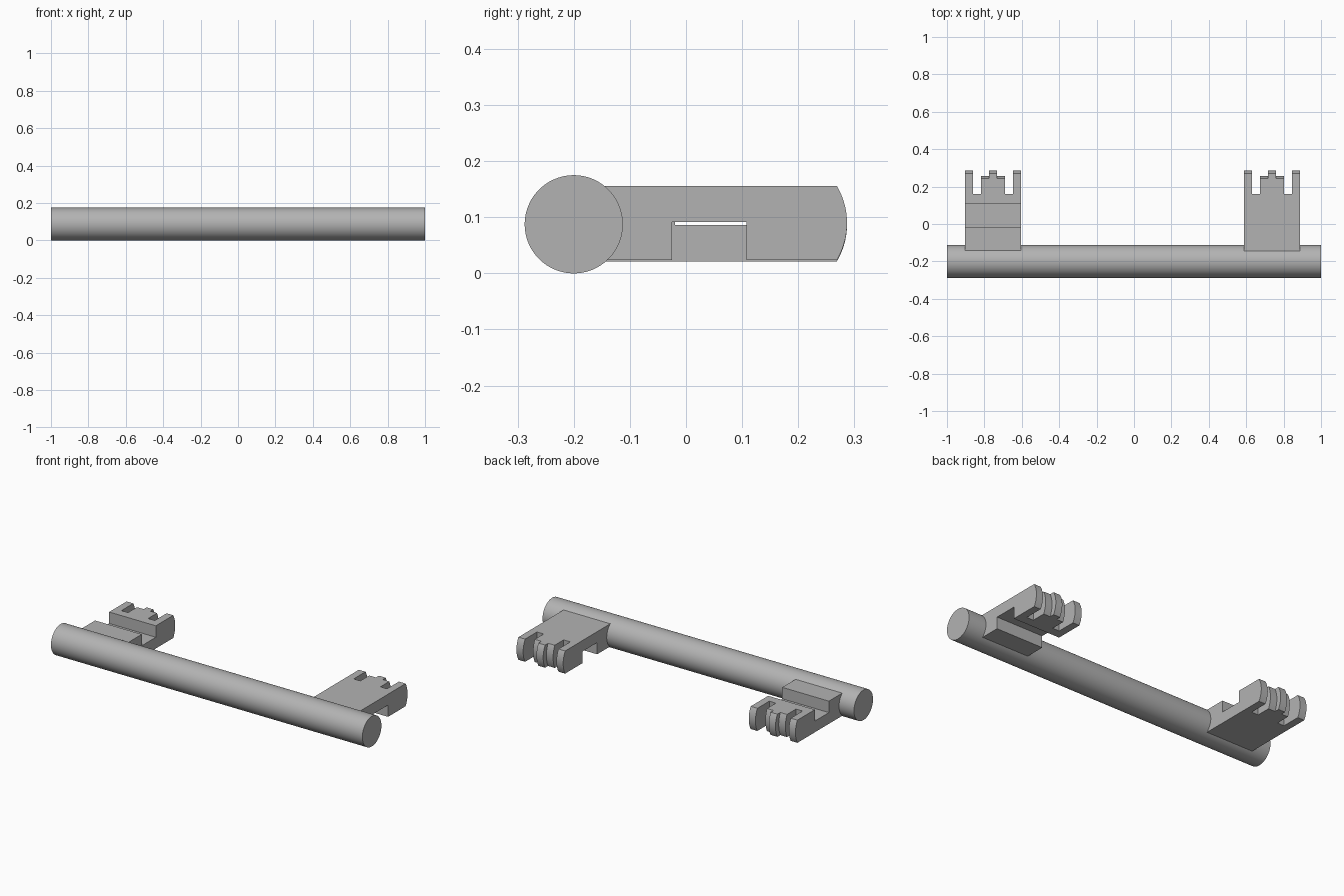
import bpy, bmesh, math
from mathutils import Matrix

cube = bpy.data.objects.get("Cube")
if cube:
    bpy.data.objects.remove(cube)

grey = bpy.data.materials.new("plain grey")
grey.use_nodes = True
colour = (0.45, 0.45, 0.45, 1)
grey.diffuse_color = colour
grey.node_tree.nodes["Principled BSDF"].inputs["Base Color"].default_value = colour

AXIS_Y, RADIUS = -0.2, 0.0875
LOW, HIGH = 0.024, 0.1555        # bottom and top of an unflipped bit
BIT_WIDTH = 0.3
STEP = BIT_WIDTH / 7             # tooth, gap, shoulder, ridge, shoulder, gap, tooth


def make_object(name, bm):
    bmesh.ops.recalc_face_normals(bm, faces=bm.faces)
    mesh = bpy.data.meshes.new(name)
    bm.to_mesh(mesh)
    bm.free()
    mesh.materials.append(grey)
    obj = bpy.data.objects.new(name, mesh)
    bpy.context.collection.objects.link(obj)
    return obj


def prism(name, profile, x0, x1):
    """Extrude a (y, z) profile along x."""
    bm = bmesh.new()
    face = bm.faces.new([bm.verts.new((x0, y, z)) for y, z in profile])
    side = bmesh.ops.extrude_face_region(bm, geom=[face])["geom"]
    moved = [v for v in side if isinstance(v, bmesh.types.BMVert)]
    bmesh.ops.translate(bm, vec=(x1 - x0, 0, 0), verts=moved)
    return make_object(name, bm)


def bulge(corner_y, crest_y, low, high, steps=14):
    """Rounded edge from low to high, furthest out at mid height."""
    half, rise = (high - low) / 2, crest_y - corner_y
    r = (half * half + rise * rise) / (2 * rise)
    sweep = math.asin(half / r)
    angles = [sweep * (2 * i / steps - 1) for i in range(steps + 1)]
    return [(crest_y - r + r * math.cos(a), (low + high) / 2 + r * math.sin(a))
            for a in angles]


def smooth(obj):
    bpy.ops.object.select_all(action="DESELECT")
    obj.select_set(True)
    bpy.context.view_layer.objects.active = obj
    bpy.ops.object.shade_smooth_by_angle(angle=math.radians(30))


def carve(obj, cutter):
    """Subtract the cutter, then discard it."""
    cutter.hide_render = True
    mod = obj.modifiers.new("cut", "BOOLEAN")
    mod.operation, mod.solver, mod.object = "DIFFERENCE", "EXACT", cutter
    bpy.ops.object.select_all(action="DESELECT")
    bpy.context.view_layer.objects.active = obj
    bpy.ops.object.modifier_apply(modifier=mod.name)
    bpy.data.objects.remove(cutter)


def key_bit(name, centre_x, ward, flipped):
    # Block with a wide ward notch in its underside and a rounded outer end
    front, back, ceiling = ward
    profile = [(AXIS_Y, LOW), (front, LOW), (front, ceiling), (back, ceiling),
               (back, LOW)]
    profile += bulge(0.269, 0.287, LOW, HIGH) + [(AXIS_Y, HIGH)]
    bit = prism(name, profile, -BIT_WIDTH / 2, BIT_WIDTH / 2)

    # Deep gaps, then shallow shoulders either side of the middle ridge
    gap = [(0.16, -0.1), (0.4, -0.1), (0.4, 0.3), (0.16, 0.3)]
    arc = bulge(0.242, 0.257, LOW, HIGH)
    shoulder = ([(arc[0][0], -0.1)] + arc
                + [(arc[-1][0], 0.3), (0.4, 0.3), (0.4, -0.1)])
    for side in (-1, 1):
        carve(bit, prism("gap_cutter", gap, side * 1.5 * STEP, side * 2.5 * STEP))
        carve(bit, prism("shoulder_cutter", shoulder, side * 0.5 * STEP, side * 2 * STEP))

    # Turn the second bit upside down about the shaft's mid height
    if flipped:
        bit.data.transform(Matrix.Translation((0, 0, LOW + HIGH - 0.0025))
                           @ Matrix.Scale(-1, 4, (0, 0, 1)))
        bit.data.flip_normals()
    bit.data.transform(Matrix.Translation((centre_x, 0, 0)))
    smooth(bit)


# Round shaft lying along x
bm = bmesh.new()
bmesh.ops.create_cone(bm, cap_ends=True, segments=96, radius1=RADIUS, radius2=RADIUS,
                      depth=2, matrix=Matrix.Translation((0, AXIS_Y, RADIUS))
                      @ Matrix.Rotation(math.pi / 2, 4, "Y"))
smooth(make_object("shaft", bm))

# Bits near each end
key_bit("left_bit", 0.738, (-0.025, 0.108, 0.092), False)
key_bit("right_bit", -0.754, (-0.02, 0.109, 0.0905), True)
